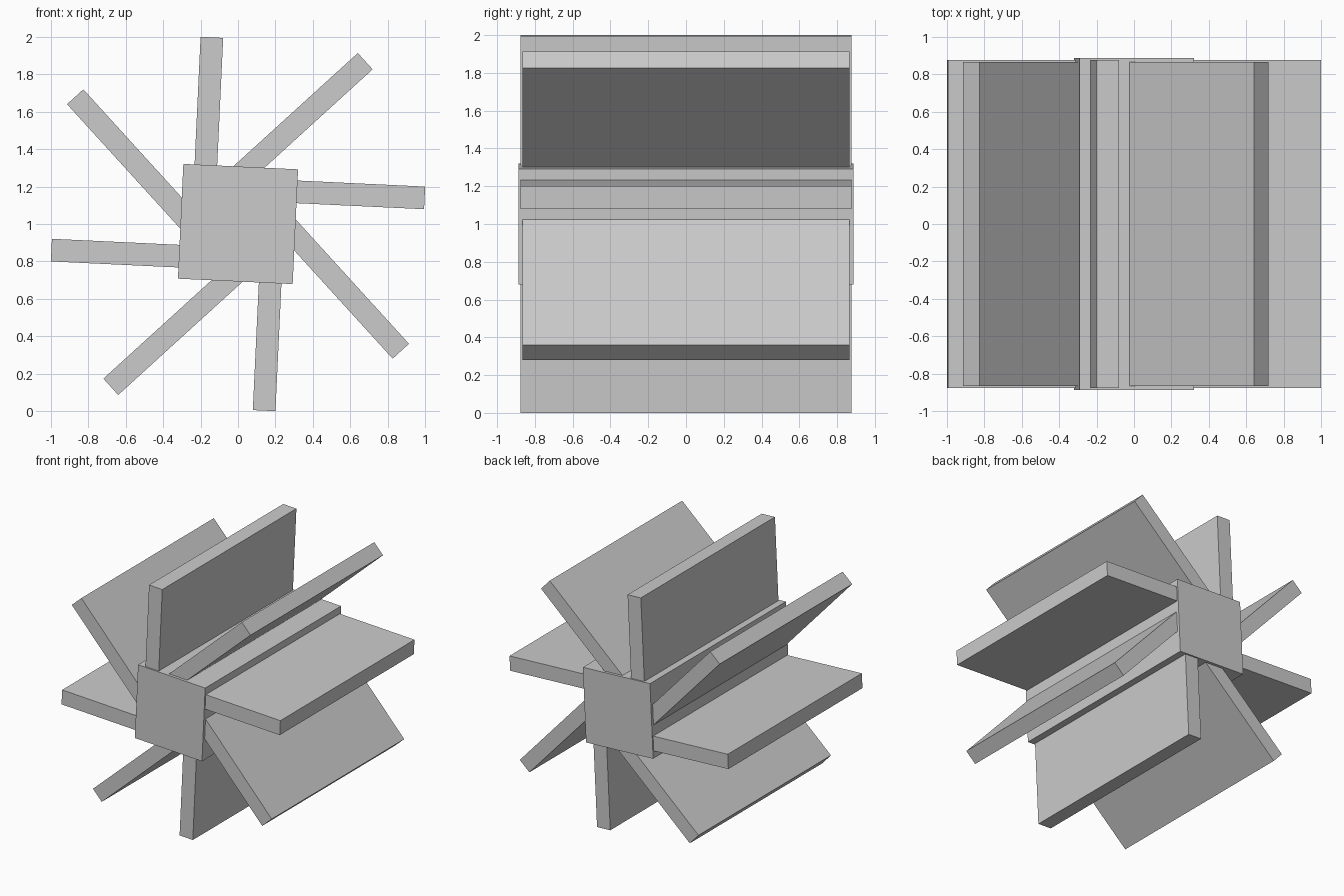
import bpy
from math import radians
from mathutils import Matrix

if "Cube" in bpy.data.objects:
    bpy.data.objects.remove(bpy.data.objects["Cube"])

TILT = radians(2.7)   # whole wheel is turned slightly clockwise seen from the front
AXLE = Matrix.Translation((0, 0, 1.0))


def box(name, lo, hi, angle):
    """Axis-aligned box in wheel space, turned clockwise by angle about the axle."""
    verts = [(x, y, z) for x in (lo[0], hi[0]) for y in (lo[1], hi[1]) for z in (lo[2], hi[2])]
    faces = [(0, 1, 3, 2), (4, 6, 7, 5), (0, 4, 5, 1), (2, 3, 7, 6), (0, 2, 6, 4), (1, 5, 7, 3)]
    mesh = bpy.data.meshes.new(name)
    mesh.from_pydata(verts, [], faces)
    mesh.transform(AXLE @ Matrix.Rotation(angle, 4, 'Y'))
    obj = bpy.data.objects.new(name, mesh)
    bpy.context.collection.objects.link(obj)
    return obj


# Square hub
box("hub", (-0.307, -0.888, -0.307), (0.307, 0.888, 0.307), TILT)

# Paddles, each offset to one side of the axle
for i in range(4):
    turn = TILT + radians(90 * i)
    box(f"straight_paddle_{i + 1}", (0.29, -0.876, 0.126), (0.99, 0.876, 0.247), turn)
    box(f"diagonal_paddle_{i + 1}", (0.17, -0.865, 0.127), (1.089, 0.865, 0.245),
        turn - radians(45))
